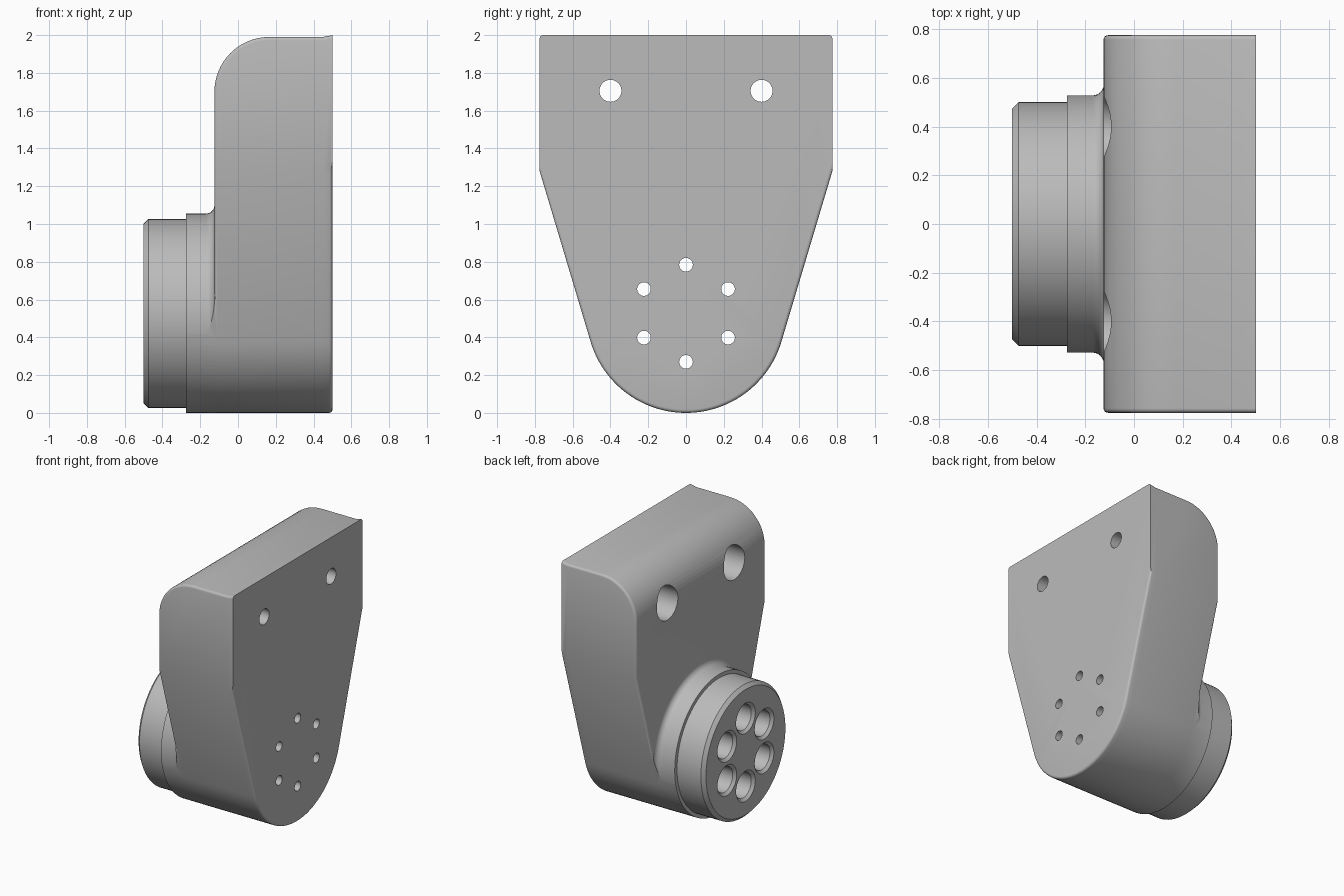
import bpy, bmesh
from math import sin, cos, pi, atan2, acos, hypot, radians
from mathutils import Vector

if "Cube" in bpy.data.objects:
    bpy.data.objects.remove(bpy.data.objects["Cube"])

grey = bpy.data.materials.new("plain grey")
grey.use_nodes = True
colour = (0.5, 0.5, 0.5, 1)
grey.diffuse_color = colour
grey.node_tree.nodes["Principled BSDF"].inputs["Base Color"].default_value = colour

AXIS_Z, R = 0.527, 0.527          # round lower end
FRONT, BACK = -0.125, 0.5
HALF, SHOULDER, TOP = 0.775, 1.28, 1.99


def finish(bm, name):
    bmesh.ops.recalc_face_normals(bm, faces=bm.faces)
    mesh = bpy.data.meshes.new(name)
    bm.to_mesh(mesh)
    bm.free()
    mesh.materials.append(grey)
    obj = bpy.data.objects.new(name, mesh)
    bpy.context.collection.objects.link(obj)
    return obj


def lathe(name, profile, y=0.0, z=AXIS_Z, n=96):
    """Solid of revolution about an x-parallel axis from (x, radius) pairs."""
    bm = bmesh.new()
    rings = [[bm.verts.new((x, y + r * cos(2 * pi * i / n), z + r * sin(2 * pi * i / n)))
              for i in range(n)] for x, r in profile]
    for a, b in zip(rings, rings[1:]):
        for i in range(n):
            j = (i + 1) % n
            bm.faces.new((a[i], a[j], b[j], b[i]))
    bm.faces.new(rings[0])
    bm.faces.new(rings[-1])
    return finish(bm, name)


def prism(x0, x1, inset=0.0):
    """Shield outline with a round lower end, extruded along x."""
    r, half = R - inset, HALF - inset
    rise = SHOULDER - AXIS_Z
    tangent = atan2(rise, half) - acos(r / hypot(half, rise))
    n = 48
    pts = [(half, TOP), (half, SHOULDER)]
    for i in range(n + 1):
        a = tangent + (-pi - 2 * tangent) * i / n
        pts.append((r * cos(a), AXIS_Z + r * sin(a)))
    pts += [(-half, SHOULDER), (-half, TOP)]
    bm = bmesh.new()
    face = bm.faces.new([bm.verts.new((x1, y, z)) for y, z in pts])
    ext = bmesh.ops.extrude_face_region(bm, geom=[face], use_keep_orig=True)
    moved = [v for v in ext["geom"] if isinstance(v, bmesh.types.BMVert)]
    bmesh.ops.translate(bm, verts=moved, vec=(x0 - x1, 0, 0))
    bmesh.ops.recalc_face_normals(bm, faces=bm.faces)
    return bm


def boolean(target, tool, operation):
    mod = target.modifiers.new(operation, "BOOLEAN")
    mod.object, mod.operation, mod.solver = tool, operation, "EXACT"
    bpy.context.view_layer.objects.active = target
    bpy.ops.object.modifier_apply(modifier=mod.name)
    bpy.data.objects.remove(tool)


# Main body with a large round on the upper front edge
bm = prism(FRONT, BACK)
top_front = [e for e in bm.edges
             if all(v.co.z > TOP - 0.01 and v.co.x < FRONT + 0.01 for v in e.verts)]
bmesh.ops.bevel(bm, geom=top_front, offset=0.29, segments=16, profile=0.5, affect="EDGES")

# Slight lip along the upper back edge
bmesh.ops.bisect_plane(bm, geom=bm.verts[:] + bm.edges[:] + bm.faces[:],
                       plane_co=(0.45, 0, 0), plane_no=(1, 0, 0))
for v in bm.verts:
    if v.co.x > BACK - 0.01 and v.co.z > TOP - 0.01:
        v.co.z = 2.0
bm.normal_update()


# Small rounds on the side edges and the lower back edge
def needs_round(e):
    if len(e.link_faces) != 2:
        return False
    a, b = (f.normal for f in e.link_faces)
    if a.angle(b) < radians(60):
        return False
    mid = (e.verts[0].co + e.verts[1].co) / 2
    return mid.x < BACK - 0.001 or mid.z < SHOULDER - 0.01


bmesh.ops.bevel(bm, geom=[e for e in bm.edges if needs_round(e)],
                offset=0.018, segments=4, profile=0.5, affect="EDGES")
body = finish(bm, "bracket_body")

# Flared boss, trimmed by the body outline
fillet = 0.045
flare = [(-0.275, R + 0.001)]
for i in range(9):
    a = pi / 2 * i / 8
    flare.append((FRONT - fillet + fillet * sin(a), R + 0.001 + fillet * (1 - cos(a))))
flare.append((0.05, R + fillet))
boss = lathe("boss", flare)
boolean(boss, finish(prism(-0.4, 0.2, 0.0006), "boss_trim"), "INTERSECT")
boolean(body, boss, "UNION")

# Chamfered round spigot
spigot = lathe("spigot", [(-0.5, 0.475), (-0.475, 0.5), (0.0, 0.5)])
boolean(body, spigot, "UNION")

# Six counterbored holes through the spigot
for i in range(6):
    a = pi / 2 + i * pi / 3
    tool = lathe("spigot_hole", [(-0.52, 0.118), (-0.5, 0.115), (-0.48, 0.095), (0.375, 0.095),
                                 (0.375, 0.036), (0.6, 0.036)],
                 0.257 * cos(a), AXIS_Z + 0.257 * sin(a), 40)
    boolean(body, tool, "DIFFERENCE")

# Two counterbored mounting holes
for side in (-1, 1):
    tool = lathe("mounting_hole", [(-0.3, 0.125), (0.35, 0.125), (0.35, 0.058), (0.6, 0.058)],
                 side * 0.4, 1.705, 48)
    boolean(body, tool, "DIFFERENCE")

# Smooth shading with sharp edges kept
bpy.ops.object.select_all(action="DESELECT")
body.select_set(True)
bpy.context.view_layer.objects.active = body
bpy.ops.object.shade_smooth_by_angle(angle=radians(30))
